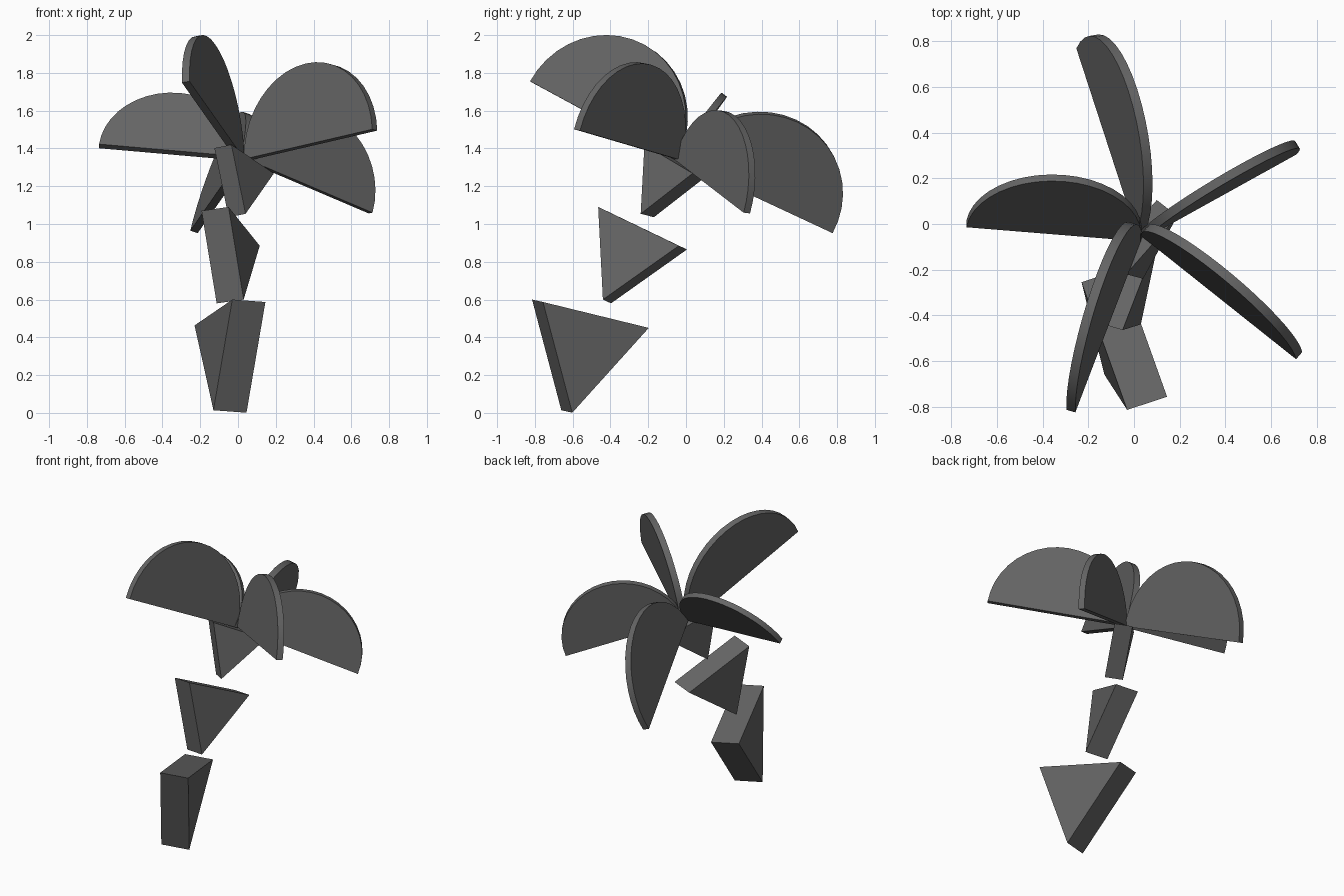
import bpy
from math import cos, sin, pi, radians
from mathutils import Vector

if "Cube" in bpy.data.objects:
    bpy.data.objects.remove(bpy.data.objects["Cube"])

# Dark grey for the whole tree
dark = bpy.data.materials.new("dark_grey")
dark.diffuse_color = (.13, .13, .13, 1)
dark.use_nodes = True
dark.node_tree.nodes["Principled BSDF"].inputs["Base Color"].default_value = dark.diffuse_color


def prism(name, profile, thick):
    """Extrude a planar profile along the thick vector."""
    n = len(profile)
    verts = [Vector(p) for p in profile] + [Vector(p) + thick for p in profile]
    faces = [list(range(n))[::-1], list(range(n, 2 * n))]
    faces += [[i, (i + 1) % n, (i + 1) % n + n, i + n] for i in range(n)]
    # keep face normals pointing outward
    normal = (verts[1] - verts[0]).cross(verts[n - 1] - verts[0])
    if normal.dot(thick) < 0:
        faces = [f[::-1] for f in faces]
    mesh = bpy.data.meshes.new(name)
    mesh.from_pydata(verts, [], faces)
    mesh.materials.append(dark)
    ob = bpy.data.objects.new(name, mesh)
    bpy.context.collection.objects.link(ob)
    return ob


def leaf(name, base, tip, tilt, thick, segs=20):
    """Half disc standing on the line base-tip, leaning sideways by tilt degrees."""
    base, tip = Vector(base), Vector(tip)
    mid, r = (base + tip) / 2, (tip - base).length / 2
    d = (tip - base).normalized()
    left = Vector((0, 0, 1)).cross(d).normalized()
    t = radians(tilt)
    up = d.cross(left) * cos(t) + left * sin(t)
    n = d.cross(up).normalized() * thick
    arc = [mid - n / 2 + r * (cos(pi * i / segs) * d + sin(pi * i / segs) * up)
           for i in range(segs + 1)]
    ob = prism(name, arc, n)
    # smooth rim, sharp edges
    bpy.ops.object.select_all(action='DESELECT')
    ob.select_set(True)
    bpy.context.view_layer.objects.active = ob
    bpy.ops.object.shade_smooth_by_angle(angle=radians(30))


# Trunk: three triangular wedges, shrinking upward
prism("trunk_lower", [(-.03, -.815, .60), (-.23, -.255, .463), (-.13, -.66, .014)],
      Vector((.175, .058, -.013)))
prism("trunk_middle", [(-.193, -.422, 1.07), (-.028, .005, .865), (-.113, -.397, .58)],
      Vector((.143, -.043, .02)))
prism("trunk_upper", [(-.125, -.15, 1.402), (.10, .105, 1.25), (-.05, -.17, 1.036)],
      Vector((.09, -.07, .018)))

# Crown: five half-disc leaves
for i, (base, tip, tilt, th) in enumerate([
        ((.045, -.037, 1.34), (.724, -.577, 1.498), 10, .042),
        ((.015, -.055, 1.338), (-.277, -.82, 1.752), -11, .042),
        ((.03, -.062, 1.345), (-.735, .0, 1.412), -37.5, .036),
        ((.04, -.045, 1.34), (.702, .322, 1.058), 6, .040),
        ((.03, -.035, 1.335), (-.233, .773, .958), -20, .042)]):
    leaf(f"leaf_{i + 1}", base, tip, tilt, th)
